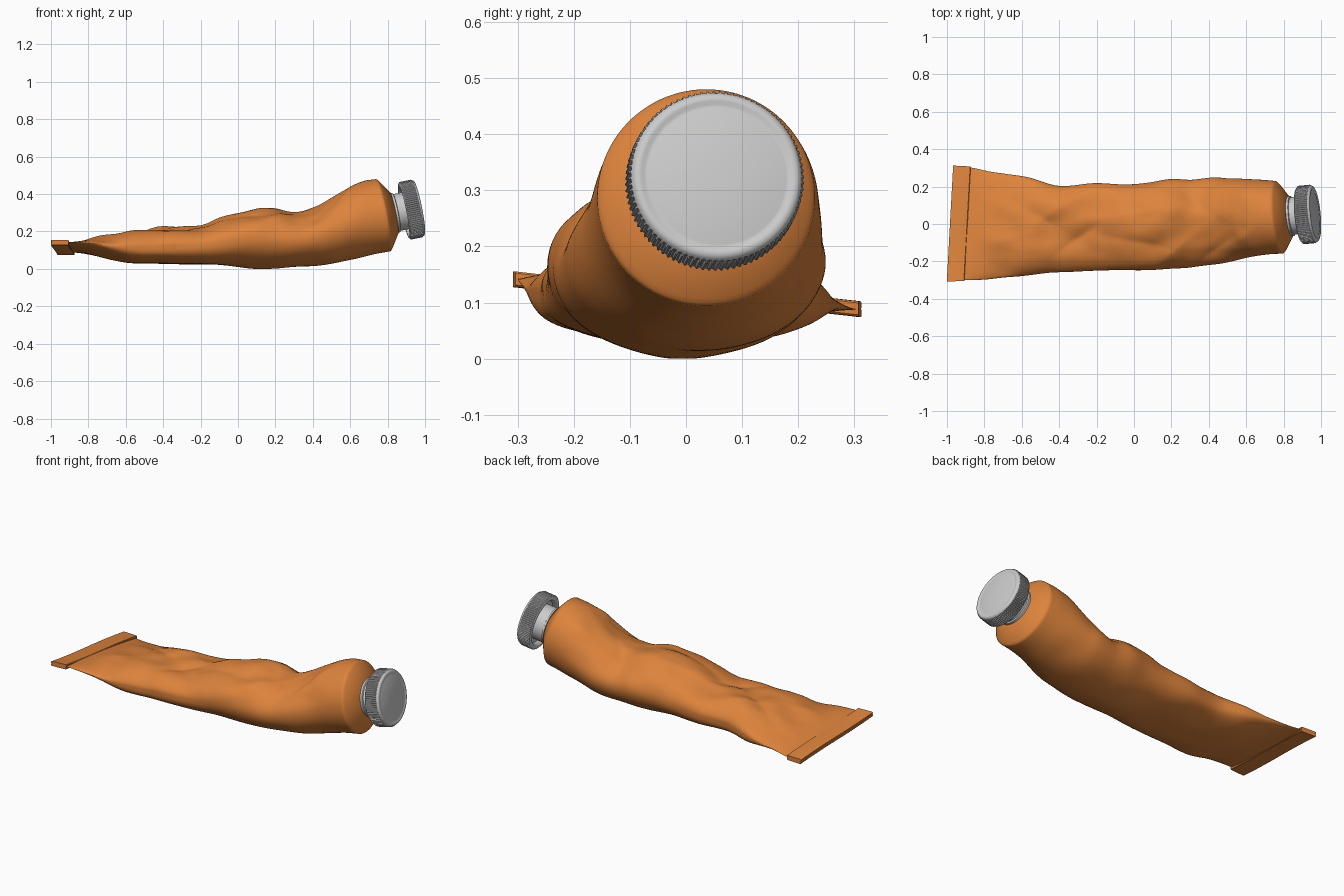
import bpy, bmesh, math
from mathutils import Vector, noise

if "Cube" in bpy.data.objects:
    bpy.data.objects.remove(bpy.data.objects["Cube"])

AXIS = Vector((1, 0.10, 0.2)).normalized()
RING = Vector((0.775, 0.036, 0.287))      # centre of the shoulder edge

orange = bpy.data.materials.new("orange_foil")
orange.diffuse_color = (0.72, 0.227, 0.045, 1)
orange.use_nodes = True
orange.node_tree.nodes["Principled BSDF"].inputs["Base Color"].default_value = orange.diffuse_color


def make(name, rings, mat=None, angle=40):
    """Skin closed rings of points into a capped surface."""
    bm = bmesh.new()
    vs = [[bm.verts.new(p) for p in r] for r in rings]
    n = len(vs[0])
    for a, b in zip(vs, vs[1:]):
        for i in range(n):
            j = (i + 1) % n
            bm.faces.new((a[i], a[j], b[j], b[i]))
    bm.faces.new(vs[0][::-1])
    bm.faces.new(vs[-1])
    bmesh.ops.recalc_face_normals(bm, faces=bm.faces)
    me = bpy.data.meshes.new(name)
    bm.to_mesh(me)
    bm.free()
    ob = bpy.data.objects.new(name, me)
    bpy.context.collection.objects.link(ob)
    if mat:
        me.materials.append(mat)
    bpy.ops.object.select_all(action='DESELECT')
    ob.select_set(True)
    bpy.context.view_layer.objects.active = ob
    bpy.ops.object.shade_smooth_by_angle(angle=math.radians(angle))
    return ob


def smoothstep(a, b, x):
    t = min(1, max(0, (x - a) / (b - a)))
    return t * t * (3 - 2 * t)


# Tube stations: x, y min, y max, z bottom, z top
ST = [(-0.95, -0.300, 0.305, 0.112, 0.120),
      (-0.89, -0.300, 0.302, 0.104, 0.126),
      (-0.78, -0.297, 0.280, 0.076, 0.155),
      (-0.68, -0.288, 0.268, 0.052, 0.175),
      (-0.56, -0.272, 0.248, 0.030, 0.205),
      (-0.40, -0.258, 0.206, 0.028, 0.220),
      (-0.20, -0.248, 0.216, 0.025, 0.240),
      (-0.05, -0.247, 0.212, 0.014, 0.280),
      (0.08, -0.246, 0.222, 0.004, 0.318),
      (0.20, -0.238, 0.238, 0.002, 0.320),
      (0.31, -0.230, 0.234, 0.008, 0.300),
      (0.44, -0.212, 0.248, 0.022, 0.330),
      (0.52, -0.194, 0.243, 0.035, 0.368),
      (0.62, -0.172, 0.241, 0.060, 0.436),
      (0.70, -0.162, 0.237, 0.080, 0.468),
      (0.775, -0.158, 0.230, 0.094, 0.480)]

# Creases on the upper side: x, y, angle, length, width, height
FOLDS = [(-0.05, 0.05, 8, 0.24, 0.05, 0.014),
         (0.02, -0.10, -12, 0.20, 0.05, -0.020),
         (-0.30, -0.08, 35, 0.14, 0.04, -0.018),
         (-0.52, 0.05, -30, 0.15, 0.045, -0.014),
         (-0.40, 0.08, 30, 0.14, 0.04, 0.012),
         (-0.68, -0.08, 12, 0.17, 0.05, 0.012),
         (0.33, 0.12, -40, 0.14, 0.05, -0.016),
         (0.45, -0.13, 38, 0.13, 0.04, -0.020),
         (0.56, -0.08, 30, 0.13, 0.04, 0.010),
         (0.22, -0.14, 40, 0.14, 0.04, 0.012)]


def station(x):
    """Smooth cubic interpolation of the stations."""
    k = 0
    while k < len(ST) - 2 and x > ST[k + 1][0]:
        k += 1
    p, q = ST[k], ST[k + 1]
    o, r = ST[max(k - 1, 0)], ST[min(k + 2, len(ST) - 1)]
    h = q[0] - p[0]
    t = (x - p[0]) / h
    out = []
    for c in range(1, 5):
        m0 = (q[c] - o[c]) / (q[0] - o[0]) * h
        m1 = (r[c] - p[c]) / (r[0] - p[0]) * h
        out.append((2*t**3 - 3*t*t + 1) * p[c] + (t**3 - 2*t*t + t) * m0
                   + (3*t*t - 2*t**3) * q[c] + (t**3 - t*t) * m1)
    return out


def section(x, yc, hw, zc, hh, n=144):
    """One wrinkled cross-section, leaning with the tail or the shoulder."""
    lean = smoothstep(0.15, 0.775, x)
    tail = 1 - smoothstep(-0.9, -0.45, x)
    flat = smoothstep(-0.85, -0.55, x) * (1 - smoothstep(-0.35, 0.15, x))
    calm = smoothstep(-0.88, -0.65, x) * (1 - smoothstep(0.58, 0.74, x))
    ring = []
    for i in range(n):
        a = 2 * math.pi * i / n
        s, c = math.sin(a), math.cos(a)
        y = yc + hw * c
        power = 1 + 0.3 * tail - (0.4 * flat if s < 0 else 0)   # flatter belly
        z = zc + hh * math.copysign(abs(s) ** power, s)
        px = x - lean * (0.2 * (z - zc) + 0.1 * (y - yc)) + tail * 0.055 * y
        top = smoothstep(-0.3, 0.5, s)
        d = 0.020 * noise.noise(Vector((px * 5, y * 7, z * 7))) * (0.35 + 0.65 * top)
        d += 0.004 * top * noise.noise(Vector((px * 11 + 5, y * 13, z * 13)))
        for fx, fy, deg, ln, wd, ht in FOLDS:
            ca, sa = math.cos(math.radians(deg)), math.sin(math.radians(deg))
            u = (px - fx) * ca + (y - fy) * sa
            v = (y - fy) * ca - (px - fx) * sa
            d += top * ht * math.exp(-(u / ln) ** 2 - abs(v / wd) ** 1.5)
        d *= calm
        y += d * c * 0.6
        z += d * s - tail * 0.09 * (y - yc)
        ring.append(Vector((px, y, max(z, 0))))
    return ring


# Crumpled tube with bevelled shoulder cone
rings = []
N = 160
for k in range(N + 1):
    x = -0.95 + 1.725 * k / N
    y0, y1, z0, z1 = station(x)
    rings.append(section(x, (y0 + y1) / 2, (y1 - y0) / 2, (z0 + z1) / 2, (z1 - z0) / 2))
for d, r in [(0.006, 0.189), (0.012, 0.182), (0.06, 0.112), (0.061, 0.06)]:
    p = RING + AXIS * d
    rings.append(section(p.x, p.y, r, p.z, r))
make("tube_body", rings, orange, 50)

# Folded crimp strip at the flat end
prof = [(-0.047, -0.011), (-0.044, -0.014), (0.036, -0.014), (0.044, -0.013),
        (0.047, -0.010), (0.047, 0.011), (0.044, 0.014), (-0.04, 0.014),
        (-0.047, 0.011), (-0.047, 0.003), (-0.040, 0.001), (-0.047, -0.001)]
strip = []
for k in range(41):
    y = -0.306 + 0.616 * k / 40
    z = 0.115 - 0.09 * y + 0.003 * math.sin(9 * y)
    strip.append([Vector((-0.937 + 0.055 * y + px, y - 0.05 * px * y / 0.3, z + pz))
                  for px, pz in prof])
make("crimped_end", strip, orange, 35)

ROT = AXIS.to_track_quat('Z', 'Y')


def lathe(name, profile, n, teeth=0.0):
    """Turn (distance, radius, ribbed) points about the tilted axis."""
    out = []
    for d, r, rib in profile:
        row = []
        for i in range(n):
            a = 2 * math.pi * i / n
            q = r - teeth * rib * (i // 2 % 2)
            row.append(RING + ROT @ Vector((q * math.cos(a), q * math.sin(a), d)))
        out.append(row)
    return make(name, out)


# Neck with a collar at its base
lathe("neck", [(0.05, 0.06, 0), (0.05, 0.107, 0), (0.072, 0.107, 0), (0.075, 0.100, 0),
               (0.145, 0.100, 0), (0.145, 0.05, 0)], 96)

# Ribbed screw cap, recessed at the back, rimmed at the front
lathe("screw_cap", [(0.140, 0.05, 0), (0.140, 0.122, 0), (0.118, 0.130, 0), (0.114, 0.136, 0),
                    (0.114, 0.147, 0), (0.119, 0.153, 0), (0.122, 0.157, 1), (0.184, 0.157, 1),
                    (0.188, 0.153, 0), (0.195, 0.150, 0), (0.199, 0.145, 0), (0.200, 0.140, 0),
                    (0.200, 0.136, 0), (0.197, 0.130, 0), (0.197, 0.124, 0), (0.199, 0.118, 0),
                    (0.199, 0.01, 0)], 352, 0.005)
